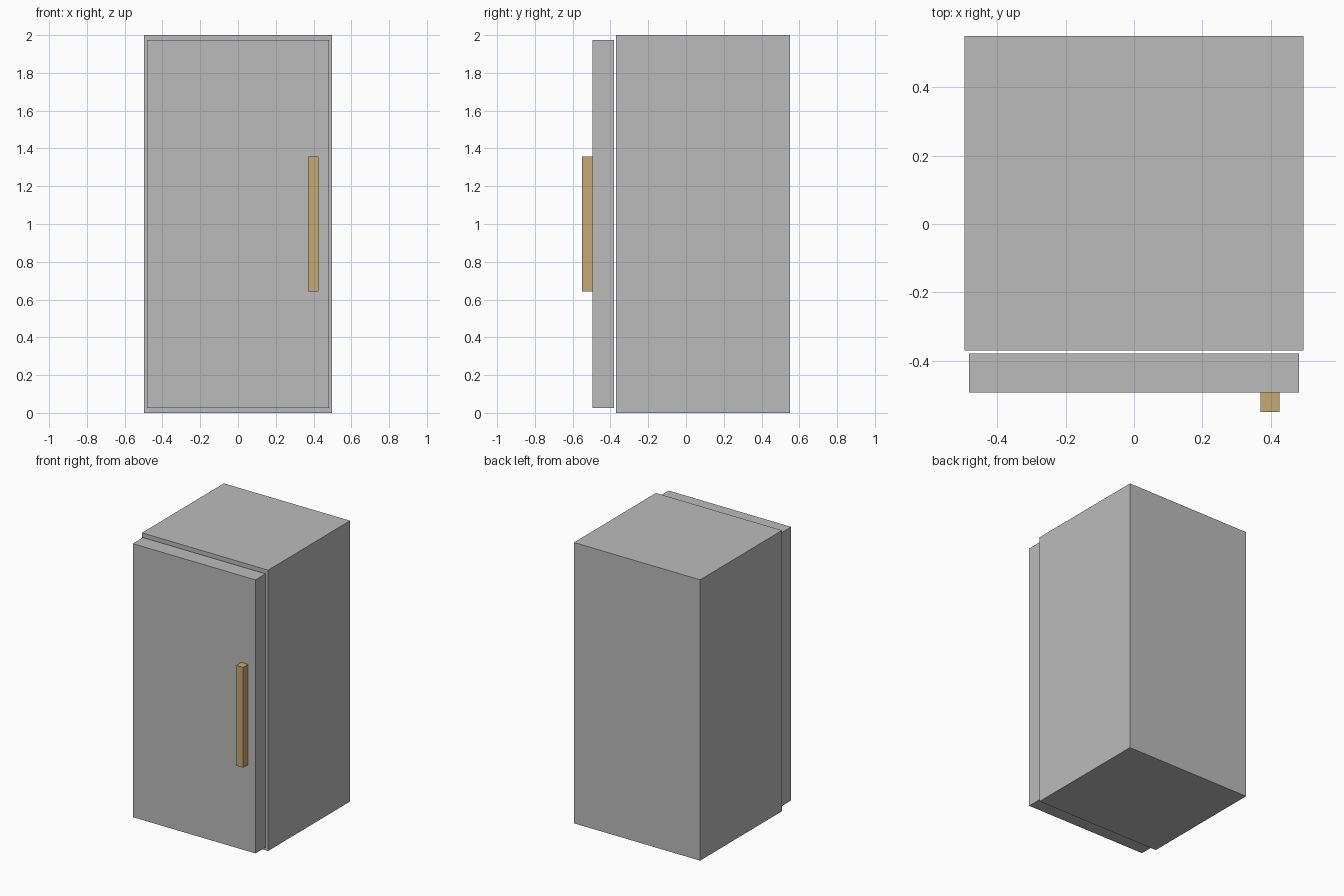
import bpy
from mathutils import Matrix, Vector
import bmesh

old = bpy.data.objects.get("Cube")
if old:
    bpy.data.objects.remove(old, do_unlink=True)


def make_material(name, rgb):
    mat = bpy.data.materials.new(name)
    mat.use_nodes = True
    colour = (*rgb, 1.0)
    mat.diffuse_color = colour
    mat.node_tree.nodes["Principled BSDF"].inputs["Base Color"].default_value = colour
    return mat


def make_box(name, low, high, mat):
    """Box spanning two opposite corners, with its origin at the centre."""
    low, high = Vector(low), Vector(high)
    bm = bmesh.new()
    bmesh.ops.create_cube(bm, size=1.0, matrix=Matrix.Diagonal((*(high - low), 1.0)))
    mesh = bpy.data.meshes.new(name)
    bm.to_mesh(mesh)
    bm.free()
    mesh.materials.append(mat)
    obj = bpy.data.objects.new(name, mesh)
    obj.location = (low + high) / 2
    bpy.context.collection.objects.link(obj)
    return obj


grey = make_material("light grey", (0.5, 0.5, 0.5))
brass = make_material("pale brass", (0.565, 0.402, 0.171))

# Cabinet body
make_box("cabinet_body", (-0.497, -0.371, 0), (0.497, 0.551, 2), grey)

# Door, standing slightly proud of the body with a narrow gap
make_box("door", (-0.483, -0.494, 0.026), (0.483, -0.38, 1.974), grey)

# Vertical bar handle on the door front
make_box("door_handle", (0.371, -0.551, 0.643), (0.426, -0.494, 1.357), brass)
